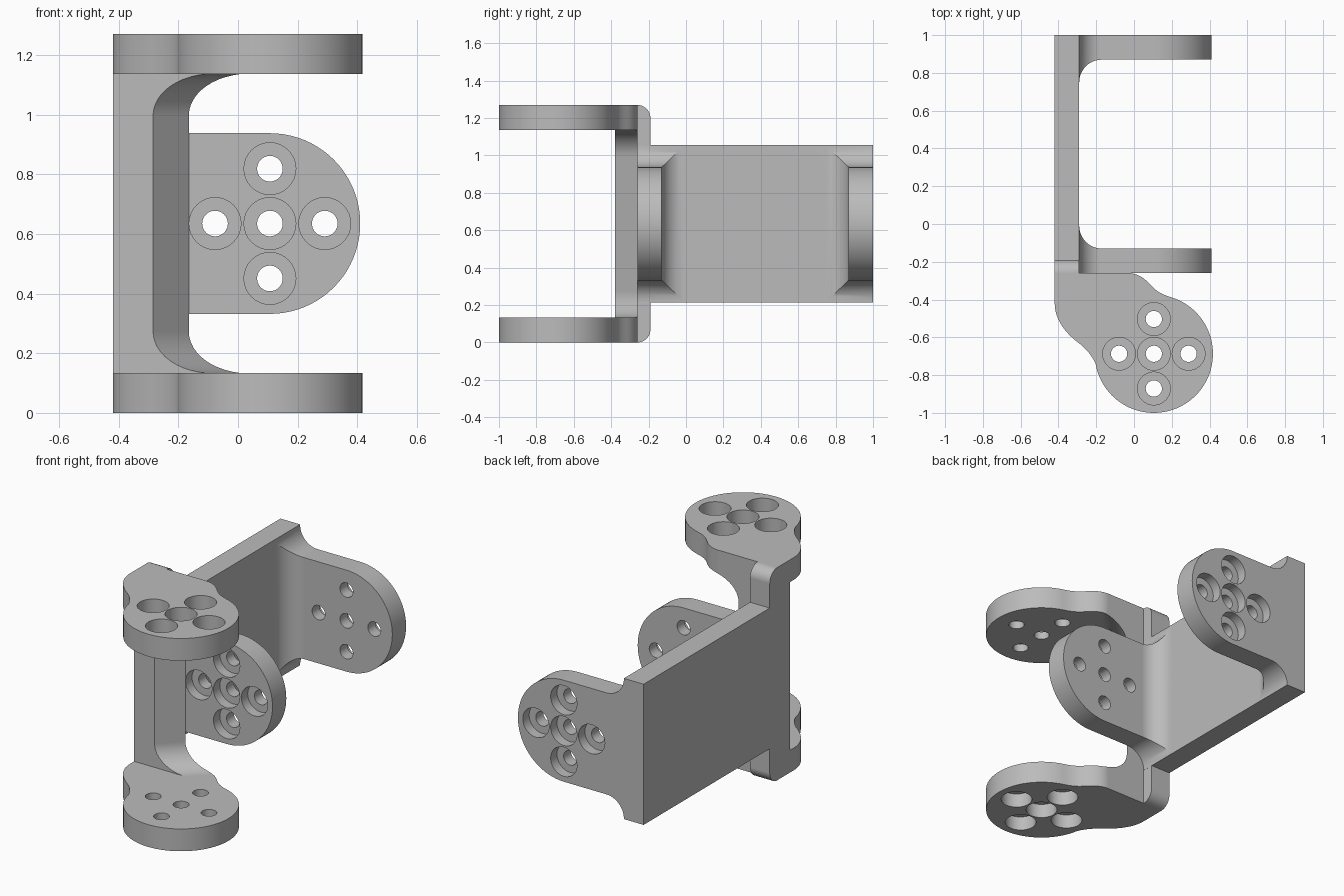
import bpy, bmesh
from math import cos, sin, radians
from mathutils import Vector
from mathutils.geometry import interpolate_bezier

old = bpy.data.objects.get("Cube")
if old:
    bpy.data.objects.remove(old, do_unlink=True)

grey = bpy.data.materials.new("light grey")
grey.use_nodes = True
colour = (0.5, 0.5, 0.5, 1)
grey.diffuse_color = colour
grey.node_tree.nodes["Principled BSDF"].inputs["Base Color"].default_value = colour


def arc(cx, cy, rx, ry, start, end, steps=12):
    angles = [radians(start + (end - start) * i / steps) for i in range(steps + 1)]
    return [(cx + rx * cos(a), cy + ry * sin(a)) for a in angles]


def bezier(*p):
    return [(v.x, v.y) for v in interpolate_bezier(*[Vector(q) for q in p], 10)]


def finish(name, bm):
    bmesh.ops.recalc_face_normals(bm, faces=bm.faces)
    mesh = bpy.data.meshes.new(name)
    bm.to_mesh(mesh)
    bm.free()
    mesh.materials.append(grey)
    obj = bpy.data.objects.new(name, mesh)
    bpy.context.collection.objects.link(obj)
    return obj


def loft(bm, rings):
    """Skin a row of vertex rings and cap both ends."""
    rings = [[bm.verts.new(p) for p in ring] for ring in rings]
    n = len(rings[0])
    for a, b in zip(rings, rings[1:]):
        for i in range(n):
            j = (i + 1) % n
            bm.faces.new((a[i], a[j], b[j], b[i]))
    bm.faces.new(rings[0])
    bm.faces.new(rings[-1])


def prism(name, outline, axis, low, high, shear=0):
    """Extrude an outline along an axis; shear slides its first coordinate."""
    def place(u, v, w):
        u += shear * (w - low)
        return {"x": (w, u, v), "y": (u, w, v), "z": (u, v, w)}[axis]
    bm = bmesh.new()
    loft(bm, [[place(u, v, w) for u, v in outline] for w in (low, high)])
    return finish(name, bm)


def activate(obj):
    bpy.ops.object.select_all(action="DESELECT")
    obj.select_set(True)
    bpy.context.view_layer.objects.active = obj


def cut(obj, cutter, operation="DIFFERENCE"):
    activate(obj)
    mod = obj.modifiers.new("cut", "BOOLEAN")
    mod.solver, mod.operation, mod.object = "EXACT", operation, cutter
    bpy.ops.object.modifier_apply(modifier=mod.name)
    bpy.data.objects.remove(cutter, do_unlink=True)


def bolt_holes(centre, outward, bore):
    """Five stepped holes in a cross, bored from the outer face."""
    bm = bmesh.new()
    turn = Vector(outward).to_track_quat("Z", "Y")
    steps = [(0.043, -0.16), (0.043, -bore), (0.087, -bore), (0.087, 0.02)]
    for dx, dy in ((0, 0), (1, 0), (-1, 0), (0, 1), (0, -1)):
        loft(bm, [[Vector(centre) + turn @ Vector((u, v, h))
                   for u, v in arc(dx * 0.184, dy * 0.184, r, r, 0, 360, 32)[:-1]]
                  for r, h in steps])
    return finish("hole_cutter", bm)


def smooth(obj):
    activate(obj)
    bpy.ops.object.shade_smooth_by_angle(angle=radians(25))
    obj.modifiers.new("flat face normals", "WEIGHTED_NORMAL").keep_sharp = True


LEFT, INNER, BACK = -0.42, -0.29, -0.26

# Rear bracket: a U seen from above, trimmed to the rounded ear shape
u_shape = [(INNER, BACK), (0.5, BACK), (0.5, -0.13)]
u_shape += arc(-0.17, -0.01, 0.12, 0.12, 270, 180)
u_shape += arc(-0.17, 0.75, 0.12, 0.12, 180, 90)
u_shape += [(0.5, 0.87), (0.5, 1), (LEFT, 1), (LEFT, -0.19), (INNER, -0.19)]
rear_bracket = prism("rear_bracket", u_shape, "z", 0.215, 1.055)
ear = [(-0.5, 0.07), (-0.28, 0.07)]
ear += arc(-0.175, 0.217, 0.115, 0.115, 180, 90)
ear += arc(0.107, 0.635, 0.303, 0.303, -90, 90, 40)
ear += arc(-0.175, 1.053, 0.115, 0.115, 270, 180)
ear += [(-0.28, 1.2), (-0.5, 1.2)]
cut(rear_bracket, prism("ear_cutter", ear, "y", -0.5, 1.2), "INTERSECT")
cut(rear_bracket, bolt_holes((0.107, BACK, 0.635), (0, -1, 0), 0.06))
cut(rear_bracket, bolt_holes((0.107, 1, 0.635), (0, 1, 0), 0.06))
smooth(rear_bracket)

# Front bracket: the full-height outline of the round plates and their necks
TOP, LOW, HIGH = 1.27, 0.133, 1.137
outline = arc(0.105, -0.687, 0.313, 0.313, -165, 73, 56)
outline += bezier((0.196, -0.388), (0.13, -0.368), (0.11, -0.345), (0.085, -0.32))[1:]
outline += bezier((0.085, -0.32), (0.05, -0.28), (0.01, BACK), (-0.03, BACK))[1:]
outline += [(INNER, BACK), (INNER, -0.19), (LEFT, -0.19)]
outline += bezier((LEFT, -0.42), (LEFT, -0.5), (-0.37, -0.57), (-0.3, -0.625))
outline += bezier((-0.3, -0.625), (-0.25, -0.66), (-0.21, -0.71), (-0.195, -0.765))[1:-1]
front_bracket = prism("front_bracket", outline, "z", 0, TOP)

# Gap between the plates, leaving a strut with a diagonal filleted face
box = [(-0.6, LOW), (0.6, LOW), (0.6, HIGH), (-0.6, HIGH)]
cut(front_bracket, prism("gap_cutter", box, "y", -1.2, -0.38))
gap = [(0.8, LOW)] + arc(-0.095, LOW + 0.14, 0.2, 0.14, 270, 180)
gap += arc(-0.095, HIGH - 0.14, 0.2, 0.14, 180, 90) + [(0.8, HIGH)]
cut(front_bracket, prism("fillet_cutter", gap, "y", -0.39, -0.2, shear=1))

# Rounded back corners of the strut
for corner in (arc(-0.26, TOP - 0.07, 0.07, 0.07, 90, 0) + [(-0.15, TOP - 0.07), (-0.15, 1.4), (-0.26, 1.4)],
               arc(-0.26, 0.07, 0.07, 0.07, -90, 0) + [(-0.15, 0.07), (-0.15, -0.1), (-0.26, -0.1)]):
    cut(front_bracket, prism("corner_cutter", corner, "x", -0.5, -0.27))
cut(front_bracket, bolt_holes((0.105, -0.687, TOP), (0, 0, 1), 0.085))
cut(front_bracket, bolt_holes((0.105, -0.687, 0), (0, 0, -1), 0.085))
smooth(front_bracket)
